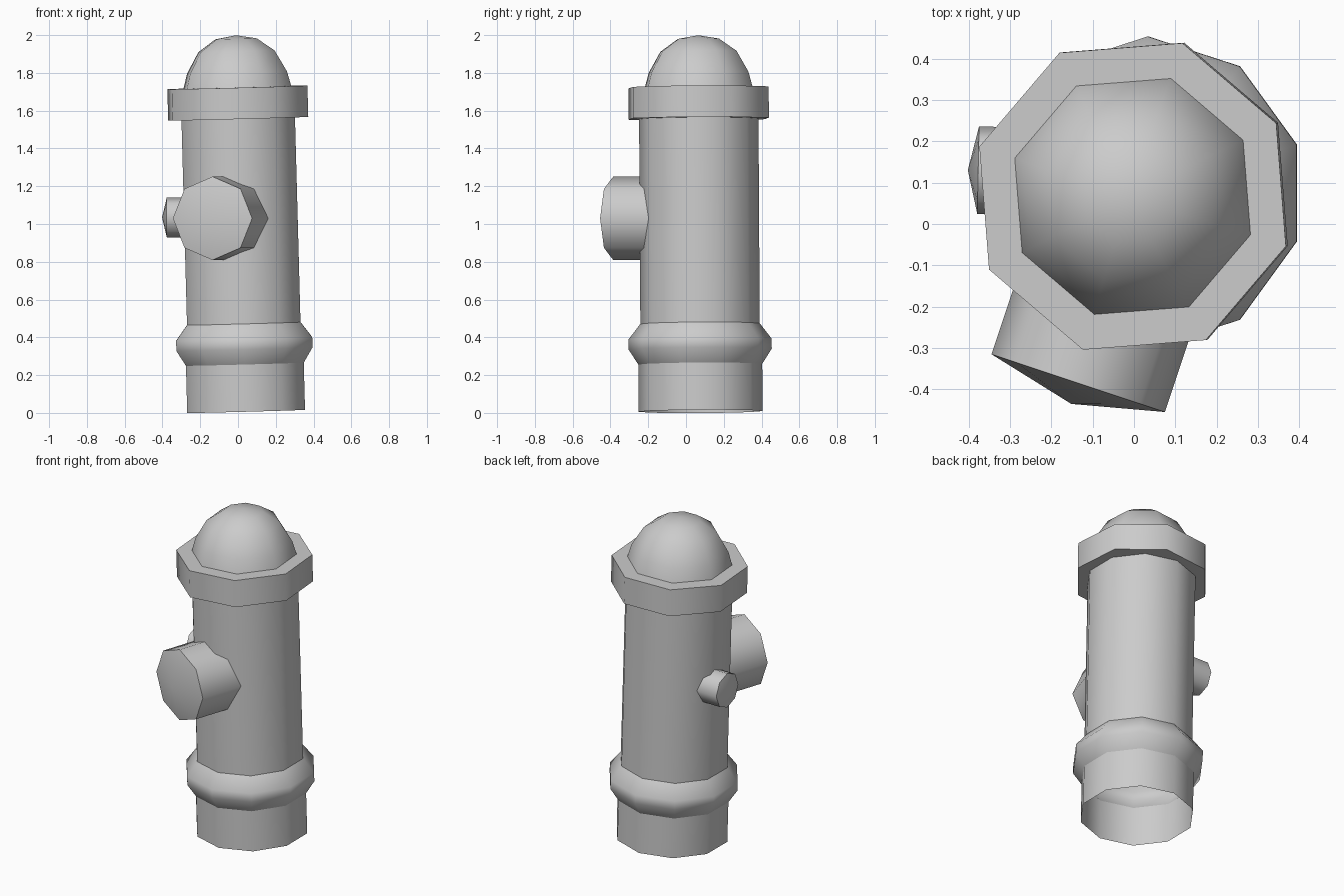
import bpy, bmesh, math
from mathutils import Vector, Matrix

if "Cube" in bpy.data.objects:
    bpy.data.objects.remove(bpy.data.objects["Cube"])

UP = Vector((0, 0, 1))


def frame(origin, direction):
    """Matrix placing local z along a direction, at an origin."""
    rot = UP.rotation_difference(Vector(direction).normalized())
    return Matrix.Translation(origin) @ rot.to_matrix().to_4x4()


def lathe(name, profile, sides, phase, matrix):
    """Revolve (radius, height) points, listed outward-facing from bottom to top."""
    bm = bmesh.new()
    rings = []
    for r, z in profile:
        if r == 0:
            rings.append([bm.verts.new((0, 0, z))] * sides)
        else:
            angles = [phase + math.tau * i / sides for i in range(sides)]
            rings.append([bm.verts.new((r * math.cos(a), r * math.sin(a), z)) for a in angles])
    for low, high in zip(rings, rings[1:]):
        for i in range(sides):
            j = (i + 1) % sides
            quad = [low[i], low[j], high[j], high[i]]
            bm.faces.new(list(dict.fromkeys(quad)))
    bm.transform(matrix)
    mesh = bpy.data.meshes.new(name)
    bm.to_mesh(mesh)
    bm.free()
    obj = bpy.data.objects.new(name, mesh)
    bpy.context.collection.objects.link(obj)
    bpy.ops.object.select_all(action='DESELECT')
    obj.select_set(True)
    bpy.context.view_layer.objects.active = obj
    bpy.ops.object.shade_smooth_by_angle(angle=math.radians(60))
    return obj


# The whole post leans very slightly
post = frame((0.043, 0.077, 0.008), (-0.027, -0.006, 1))
ten = math.radians(18)
eight = math.radians(27)

# Ten-sided open post: base, bulging band, barrel
lathe("base", [(0.328, 0), (0.328, 0.25)], 10, ten, post)
lathe("band", [(0.328, 0.25), (0.379, 0.33), (0.379, 0.383), (0.316, 0.465)], 10, ten, post)
lathe("barrel", [(0.316, 0.465), (0.316, 1.56)], 10, ten, post)

# Eight-sided collar and dome
lathe("collar", [(0.30, 1.55), (0.39, 1.55), (0.39, 1.716), (0.29, 1.716)], 8, eight, post)
lathe("dome", [(0.30, 1.716), (0.278, 1.795), (0.212, 1.907), (0.115, 1.973), (0, 1.992)],
      8, eight, post)


# Octagonal outlets with shallow conical caps
def outlet(name, centre, direction, radius, length, tip):
    phase = math.atan2(direction[1], direction[0])
    lathe(name, [(radius, -length), (radius, 0), (0, tip)], 8, phase, frame(centre, direction))


outlet("large_outlet", (-0.135, -0.385, 1.03), (-0.316, -0.949, 0), 0.221, 0.30, 0.053)
outlet("small_outlet", (-0.377, 0.13, 1.035), (-1, 0.02, 0), 0.106, 0.17, 0.025)
